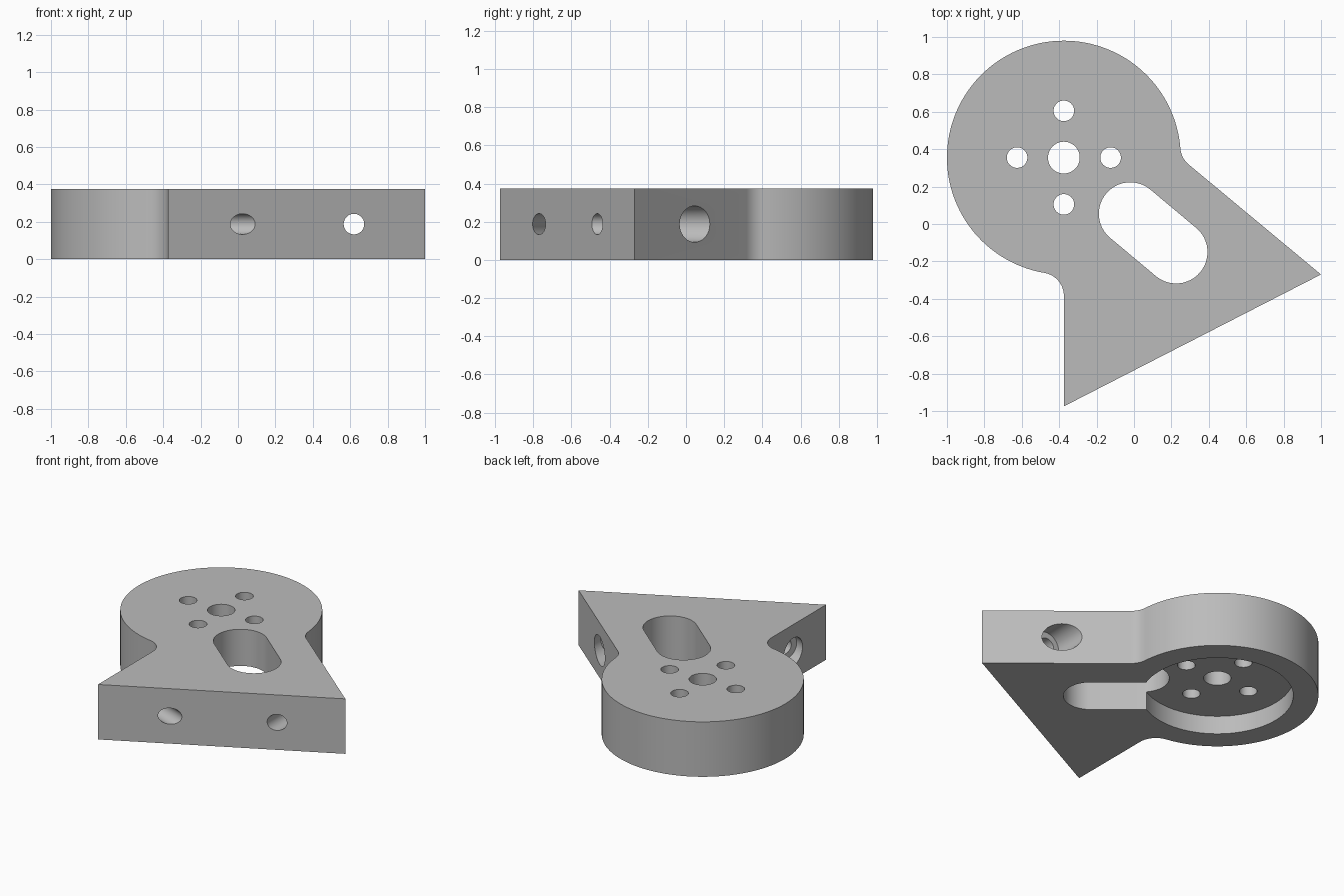
import bpy, bmesh
from math import atan2, cos, sin, pi, radians
from mathutils import Vector

if "Cube" in bpy.data.objects:
    bpy.data.objects.remove(bpy.data.objects["Cube"])

HEIGHT = 0.375
HUB, HUB_R = Vector((-0.375, 0.355)), 0.625
FILLET_R = 0.125
FOOT, TIP = Vector((-0.375, -0.975)), Vector((1.0, -0.27))
MID = HEIGHT / 2

grey = bpy.data.materials.new("plain grey")
grey.use_nodes = True
grey.diffuse_color = (0.5, 0.5, 0.5, 1)
grey.node_tree.nodes["Principled BSDF"].inputs["Base Color"].default_value = grey.diffuse_color


def arc(center, radius, start, end, steps):
    """Points from start to end angle (radians)."""
    angles = [start + (end - start) * i / steps for i in range(steps + 1)]
    return [center + radius * Vector((cos(a), sin(a))) for a in angles]


def prism(name, outline, bottom, top):
    """Closed outline extruded upwards."""
    bm = bmesh.new()
    face = bm.faces.new([bm.verts.new((p.x, p.y, bottom)) for p in outline])
    up = bmesh.ops.extrude_face_region(bm, geom=[face])
    verts = [v for v in up["geom"] if isinstance(v, bmesh.types.BMVert)]
    bmesh.ops.translate(bm, verts=verts, vec=(0, 0, top - bottom))
    bmesh.ops.recalc_face_normals(bm, faces=bm.faces)
    mesh = bpy.data.meshes.new(name)
    bm.to_mesh(mesh)
    bm.free()
    mesh.materials.append(grey)
    obj = bpy.data.objects.new(name, mesh)
    bpy.context.collection.objects.link(obj)
    return obj


def round_cutter(name, center, radius, bottom, top, steps=48):
    return prism(name, arc(center, radius, 0, 2 * pi, steps)[:-1], bottom, top)


def side_bore(name, entry, direction, radius, start, end):
    """Horizontal round cutter along a direction, measured from the entry point."""
    obj = round_cutter(name, Vector((0, 0)), radius, start, end)
    obj.location = (entry.x, entry.y, MID)
    obj.rotation_mode = "QUATERNION"
    obj.rotation_quaternion = direction.to_track_quat("Z", "Y")
    return obj


# Fillet between the hub and the vertical left edge
left_c = HUB + Vector((-FILLET_R, -((HUB_R + FILLET_R) ** 2 - FILLET_R ** 2) ** 0.5))
left_angle = atan2(*(left_c - HUB).yx)

# Fillet between the hub and the sloping edge
slope = Vector((0.77, -0.64)).normalized()
normal = Vector((-slope.y, slope.x))
offset = (TIP - HUB).dot(normal) + FILLET_R
along = ((HUB_R + FILLET_R) ** 2 - offset ** 2) ** 0.5
right_c = HUB + normal * offset + slope * along
right_angle = atan2(*(right_c - HUB).yx)

# Plate body outline, counter-clockwise
outline = [FOOT, TIP]
outline += arc(right_c, FILLET_R, atan2(-normal.y, -normal.x), right_angle - pi, 12)
outline += arc(HUB, HUB_R, right_angle, left_angle + 2 * pi, 96)[1:-1]
outline += arc(left_c, FILLET_R, left_angle + pi, 0, 16)
body = prism("bracket_body", outline, 0, HEIGHT)

# Hub recess, centre hole and four bolt holes
cutters = [round_cutter("recess_cutter", HUB, 0.47, -0.1, 0.125, 80),
           round_cutter("centre_hole_cutter", HUB, 0.085, -0.1, 0.5)]
for i in range(4):
    spot = HUB + 0.25 * Vector((cos(i * pi / 2), sin(i * pi / 2)))
    cutters.append(round_cutter("bolt_hole_cutter", spot, 0.055, -0.1, 0.5))

# Slanted slot
a, b = Vector((-0.02, 0.055)), Vector((0.225, -0.15))
turn = atan2(*(b - a).yx)
slot = arc(b, 0.168, turn - pi / 2, turn + pi / 2, 24) + arc(a, 0.168, turn + pi / 2, turn + 1.5 * pi, 24)
cutters.append(prism("slot_cutter", slot, -0.1, 0.5))

# Counterbored screw holes through the edges
tilt = radians(-20.5)
screws = [(Vector((0.62, 0.04)), Vector((0, -1, 0)), 0.14, 0.7),
          (Vector((-0.375, -0.62)), Vector((cos(tilt), sin(tilt), 0)), 0.1, 0.7)]
for entry, direction, depth, end in screws:
    cutters.append(side_bore("screw_cutter", entry, direction, 0.095, -0.2, depth))
    cutters.append(side_bore("screw_cutter", entry, direction, 0.055, -0.2, end))

# Cut everything, then drop the cutters
for cutter in cutters:
    cutter.hide_render = True
    mod = body.modifiers.new("cut", "BOOLEAN")
    mod.operation, mod.solver, mod.object = "DIFFERENCE", "EXACT", cutter
bpy.context.view_layer.update()
graph = bpy.context.evaluated_depsgraph_get()
result = bpy.data.meshes.new_from_object(body.evaluated_get(graph))
body.modifiers.clear()
body.data = result
for cutter in cutters:
    bpy.data.objects.remove(cutter)

bpy.ops.object.select_all(action="DESELECT")
body.select_set(True)
bpy.context.view_layer.objects.active = body
bpy.ops.object.shade_smooth_by_angle(angle=radians(30))
